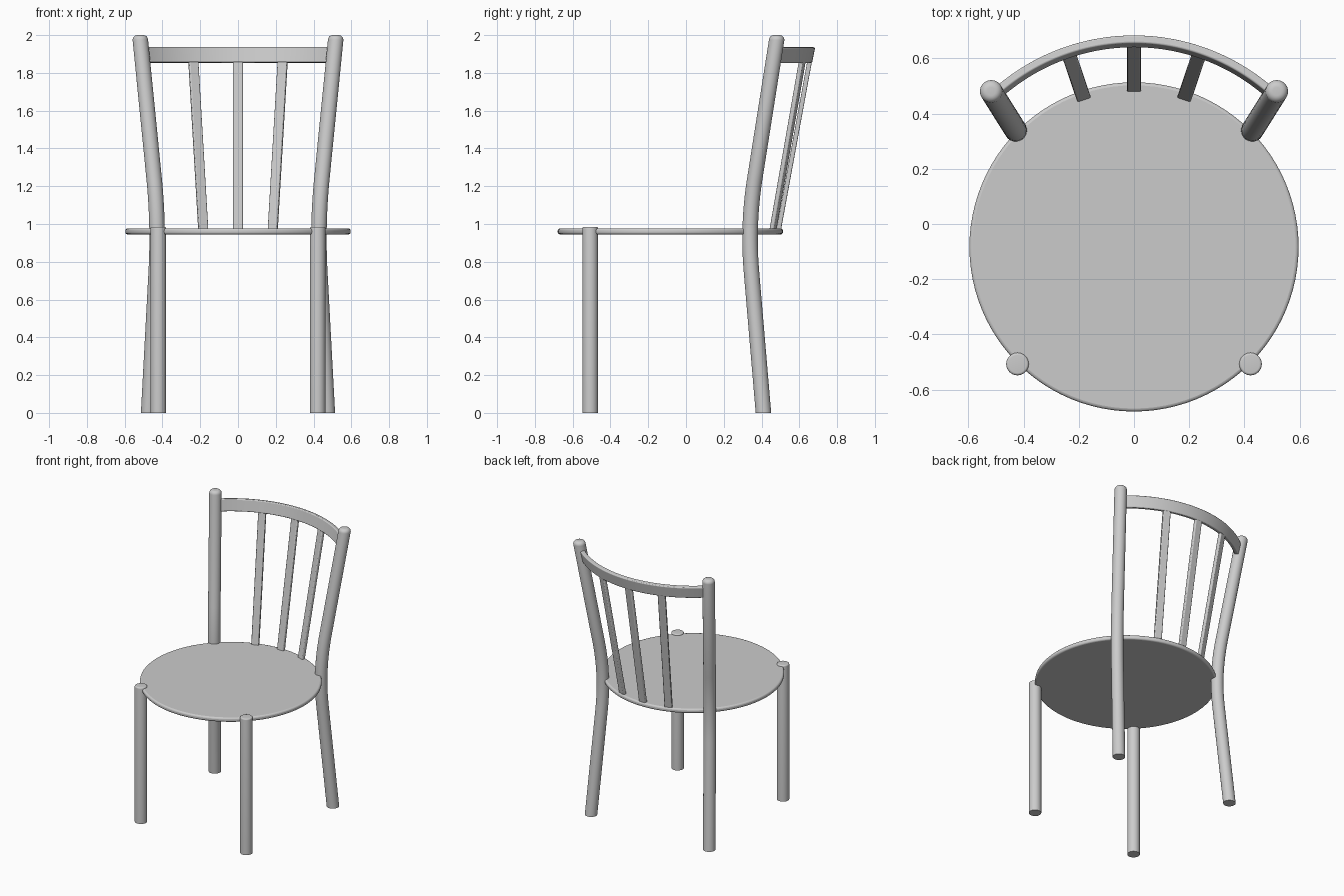
import bpy, bmesh, math
from mathutils import Vector

if "Cube" in bpy.data.objects:
    bpy.data.objects.remove(bpy.data.objects["Cube"])

CY = -0.083          # seat centre, shared by the rail and spindles


def finish(name, bm, bevel=0.0):
    bmesh.ops.recalc_face_normals(bm, faces=bm.faces)
    mesh = bpy.data.meshes.new(name)
    bm.to_mesh(mesh)
    bm.free()
    ob = bpy.data.objects.new(name, mesh)
    bpy.context.collection.objects.link(ob)
    if bevel:
        m = ob.modifiers.new("bevel", 'BEVEL')
        m.width, m.segments, m.limit_method = bevel, 3, 'ANGLE'
        m.angle_limit = math.radians(50)
    bpy.ops.object.select_all(action='DESELECT')
    ob.select_set(True)
    bpy.context.view_layer.objects.active = ob
    bpy.ops.object.shade_smooth_by_angle(angle=math.radians(40))
    return ob


def loft(name, rings, bevel=0.0):
    """Skin a list of closed point rings and cap both ends."""
    bm = bmesh.new()
    vs = [[bm.verts.new(p) for p in r] for r in rings]
    n = len(vs[0])
    for a, b in zip(vs, vs[1:]):
        for i in range(n):
            bm.faces.new((a[i], a[(i + 1) % n], b[(i + 1) % n], b[i]))
    bm.faces.new(vs[0])
    bm.faces.new(vs[-1])
    return finish(name, bm, bevel)


def circle(c, r, n=32):
    return [(c[0] + r * math.cos(2 * math.pi * i / n),
             c[1] + r * math.sin(2 * math.pi * i / n), c[2]) for i in range(n)]


def pole(name, path, r, rnd):
    """Round pole with flat foot and rounded top."""
    end = path[-1]
    body = [circle(p, r) for p in path[:-1]]
    for k in range(7):
        t = math.pi / 2 * k / 6
        z = end.z - rnd + rnd * math.sin(t)
        body.append(circle((end.x, end.y, z), r - rnd + rnd * math.cos(t)))
    return loft(name, body)


def polar(r, ang, z):
    return Vector((r * math.sin(ang), CY + r * math.cos(ang), z))


# Seat
loft("seat", [circle((0, CY, z), 0.596, 96) for z in (0.945, 0.976)], 0.011)

for s, side in ((-1, "left"), (1, "right")):
    # Front legs
    pole("front_leg_" + side,
         [Vector((s * 0.422, -0.507, 0)), Vector((s * 0.422, -0.507, 0.985))], 0.041, 0.009)
    # Back legs, bent at seat height and running up to the rail
    a, c, b = (Vector((s * x, y, z)) for x, y, z in
               ((0.473, 0.41, 0), (0.420, 0.326, 0.99), (0.517, 0.48, 2.0)))
    p, q = a.lerp(c, 0.76), c.lerp(b, 0.24)
    bend = [p.lerp(c, t / 12).lerp(c.lerp(q, t / 12), t / 12) for t in range(13)]
    pole("back_leg_" + side, [a] + bend + [b], 0.041, 0.026)

# Curved top rail, leaning back with the spindles
rail = []
for i in range(49):
    t = math.radians(-41 + 82 * i / 48)
    rail.append([polar(r, t, z) for r, z in
                 ((0.722, 1.857), (0.750, 1.852), (0.767, 1.934), (0.738, 1.939))])
loft("top_rail", rail, 0.006)

# Flat spindles between seat and rail
for i in (-1, 0, 1):
    t = math.radians(18.7) * i
    tang = Vector((math.cos(t), -math.sin(t), 0))
    rad = Vector((math.sin(t), math.cos(t), 0))
    rings = []
    for r, z in ((0.571, 0.955), (0.740, 1.875)):
        o = polar(r, t, z)
        rings.append([o + tang * 0.026 * u + rad * 0.0125 * v
                      for u, v in ((-1, -1), (1, -1), (1, 1), (-1, 1))])
    loft("spindle_%d" % (i + 2), rings, 0.006)
